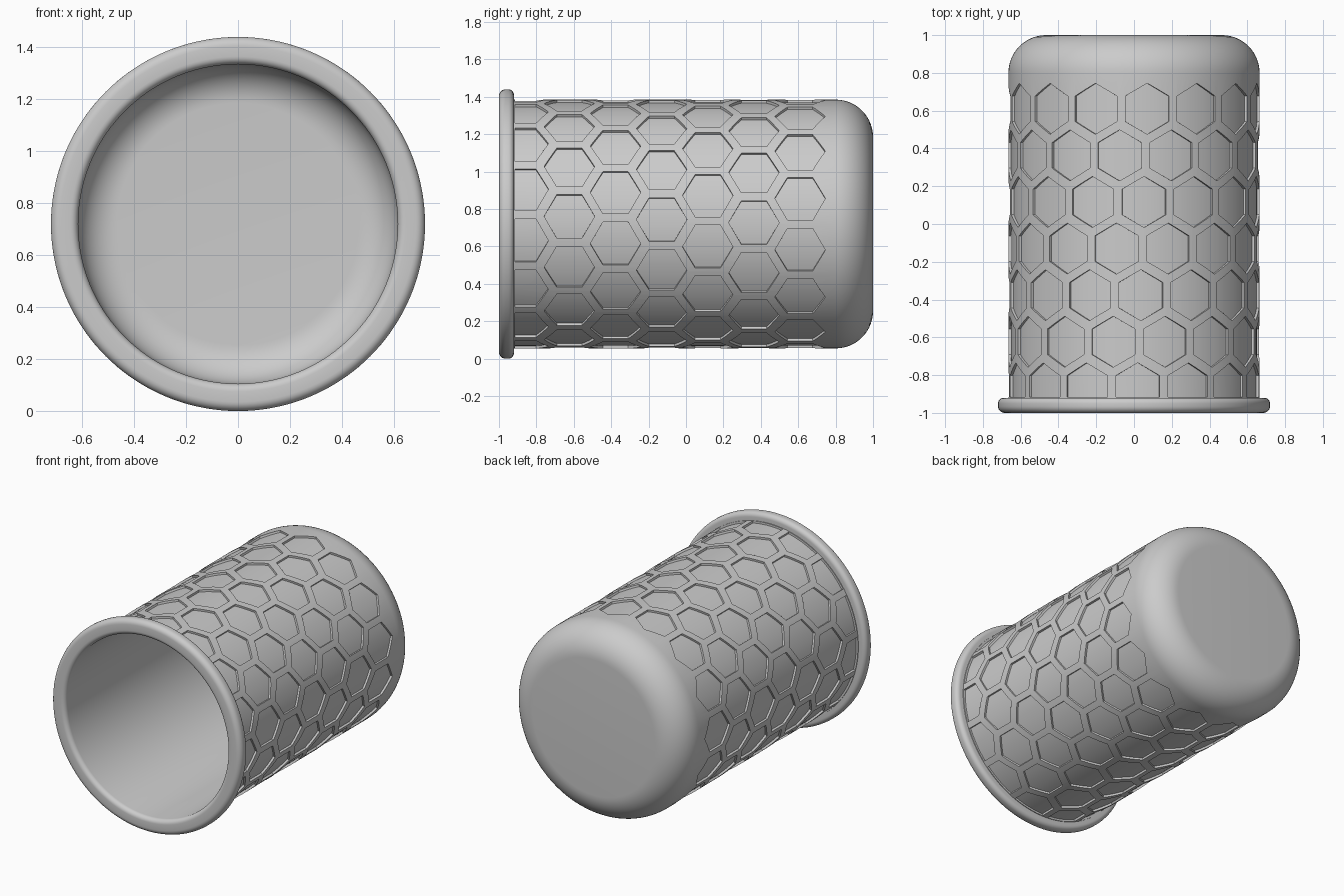
import bpy, bmesh, math

if "Cube" in bpy.data.objects:
    bpy.data.objects.remove(bpy.data.objects["Cube"])

CZ = 0.72          # height of the cup axis
R = 0.665          # outer wall radius
SEG = 144


def arc(cr, cy, rad, a0, a1, n):
    """Points (radius, y) along an arc; angle 0 = outward, 90 = +y."""
    out = []
    for i in range(n + 1):
        a = math.radians(a0 + (a1 - a0) * i / n)
        out.append((cr + rad * math.cos(a), cy + rad * math.sin(a)))
    return out


def polar(r, a, y):
    return (r * math.sin(a), y, CZ + r * math.cos(a))


def finish(name, bm):
    bmesh.ops.recalc_face_normals(bm, faces=bm.faces)
    me = bpy.data.meshes.new(name)
    bm.to_mesh(me)
    bm.free()
    ob = bpy.data.objects.new(name, me)
    bpy.context.collection.objects.link(ob)
    return ob


def lathe(name, profile):
    """Spin a profile, closed by a pole at both ends, about the y axis."""
    bm = bmesh.new()
    rings = [[bm.verts.new(polar(r, 2 * math.pi * i / SEG, y)) for i in range(SEG)]
             for r, y in profile]
    for a, b in zip(rings, rings[1:]):
        for i in range(SEG):
            j = (i + 1) % SEG
            bm.faces.new((a[i], a[j], b[j], b[i]))
    bm.faces.new(rings[0])
    bm.faces.new(rings[-1])
    return finish(name, bm)


# Cup: outer bottom fillet, wall, rolled rim, inner wall, inner floor
profile = arc(R - 0.2, 0.8, 0.2, 90, 0, 14)
profile += [(R, -0.92)]
profile += arc(0.69, -0.95, 0.03, 90, 0, 6)
profile += arc(0.685, -0.965, 0.035, 0, -90, 6)
profile += arc(0.645, -0.97, 0.03, -90, -180, 6)
profile += arc(0.615 - 0.15, 0.8, 0.15, 0, 90, 12)
cup = lathe("cup", profile)

# Cutters: curved hexagon pads in staggered rings
HEX = 0.135                        # hexagon centre to corner
HALF = HEX * math.sqrt(3) / 2
PER_RING, ROWS, COLS = 15, 7, 8
FLOOR = R - 0.014


def add_hex(bm, angle, yc):
    cols = []
    for i in range(COLS + 1):
        u = HALF * (2 * i / COLS - 1)
        h = HEX - abs(u) / math.sqrt(3)
        a = angle + u / R
        y0, y1 = max(yc - h, -0.915), yc + h
        cols.append([bm.verts.new(polar(r, a, y)) for r, y in
                     ((FLOOR, y0), (FLOOR, y1), (R + 0.03, y1), (R + 0.03, y0))])
    for p, q in zip(cols, cols[1:]):
        for k in range(4):
            m = (k + 1) % 4
            bm.faces.new((p[k], p[m], q[m], q[k]))
    bm.faces.new(cols[0])
    bm.faces.new(cols[-1])


bm = bmesh.new()
step = 360 / PER_RING
for row in range(ROWS):
    start = 6.1 - 0.73 * row + (step / 2 if row % 2 else 0)
    for k in range(PER_RING):
        add_hex(bm, math.radians(start + k * step), 0.61 - 0.2467 * row)
cutter = finish("hexagon_cutters", bm)
cutter.hide_render = True

# Sink the hexagons into the wall
mod = cup.modifiers.new("hexagon_recesses", 'BOOLEAN')
mod.operation = 'DIFFERENCE'
mod.solver = 'EXACT'
mod.object = cutter
bpy.context.view_layer.objects.active = cup
cup.select_set(True)
bpy.ops.object.modifier_apply(modifier=mod.name)
bpy.data.objects.remove(cutter, do_unlink=True)
bpy.ops.object.shade_smooth_by_angle(angle=math.radians(30))
